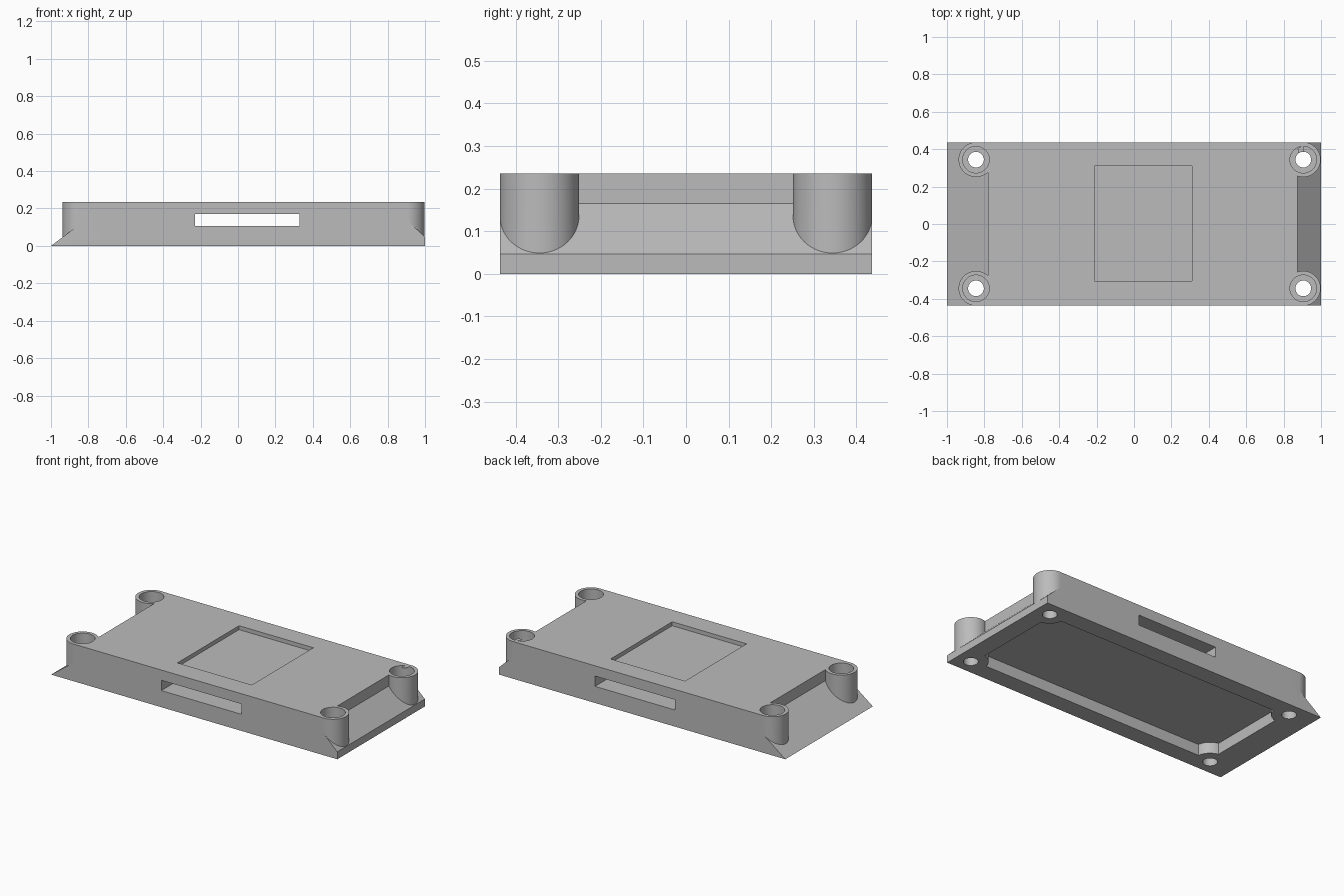
import bpy, bmesh

cube = bpy.data.objects.get("Cube")
if cube:
    bpy.data.objects.remove(cube, do_unlink=True)

HALF_Y, TOP = 0.437, 0.235
POST_R = 0.093
POST_Y = HALF_Y - POST_R
POSTS = [(x, y) for x in (-0.845, 0.905) for y in (-POST_Y, POST_Y)]

grey = bpy.data.materials.new("plain_grey")
grey.use_nodes = True
grey.diffuse_color = (0.5, 0.5, 0.5, 1)
grey.node_tree.nodes["Principled BSDF"].inputs["Base Color"].default_value = (0.5, 0.5, 0.5, 1)


def finish(bm, name):
    bmesh.ops.recalc_face_normals(bm, faces=bm.faces)
    mesh = bpy.data.meshes.new(name)
    bm.to_mesh(mesh)
    bm.free()
    mesh.materials.append(grey)
    ob = bpy.data.objects.new(name, mesh)
    bpy.context.collection.objects.link(ob)
    return ob


def box(name, x0, x1, y0, y1, z0, z1):
    bm = bmesh.new()
    bmesh.ops.create_cube(bm, size=1)
    for v in bm.verts:
        v.co = (x1 if v.co.x > 0 else x0, y1 if v.co.y > 0 else y0, z1 if v.co.z > 0 else z0)
    return finish(bm, name)


def cylinder(name, x, y, r, z0, z1):
    bm = bmesh.new()
    bmesh.ops.create_cone(bm, cap_ends=True, segments=64, radius1=r, radius2=r, depth=z1 - z0)
    bmesh.ops.translate(bm, verts=bm.verts, vec=(x, y, (z0 + z1) / 2))
    return finish(bm, name)


def combine(target, tool, operation):
    mod = target.modifiers.new("combine", 'BOOLEAN')
    mod.operation, mod.solver, mod.object = operation, 'EXACT', tool
    bpy.context.view_layer.objects.active = target
    bpy.ops.object.modifier_apply(modifier=mod.name)
    bpy.data.objects.remove(tool, do_unlink=True)


# Enclosure body: side profile with a ramp at each end
profile = [(-1, 0), (1, 0), (1, 0.047), (0.875, 0.165), (0.875, TOP), (-0.78, TOP), (-0.78, 0.165)]
bm = bmesh.new()
face = bm.faces.new([bm.verts.new((x, -HALF_Y, z)) for x, z in profile])
side = bmesh.ops.extrude_face_region(bm, geom=[face])["geom"]
bmesh.ops.translate(bm, verts=[v for v in side if isinstance(v, bmesh.types.BMVert)],
                    vec=(0, 2 * HALF_Y, 0))
body = finish(bm, "enclosure_body")

# Corner screw posts, blended into the long sides
for x, y in POSTS:
    combine(body, cylinder("post", x, y, POST_R, 0.02, TOP), 'UNION')
    inner = -0.7 if x < 0 else 0.8
    outer_y = HALF_Y if y > 0 else -HALF_Y
    combine(body, box("post_web", min(x, inner), max(x, inner),
                      min(y, outer_y), max(y, outer_y), 0.02, TOP), 'UNION')

# Underside cavity with round bosses left in its corners
cavity = box("cavity_cutter", -0.825, 0.887, -0.328, 0.328, -0.1, 0.07)
for x, y in POSTS:
    combine(cavity, cylinder("boss", x, y, 0.1, -0.2, 0.2), 'DIFFERENCE')
combine(body, cavity, 'DIFFERENCE')

# Screw holes with wide head recesses
for x, y in POSTS:
    combine(body, cylinder("head_recess", x, y, 0.071, 0.07, 0.4), 'DIFFERENCE')
    combine(body, cylinder("screw_hole", x, y, 0.042, -0.1, 0.4), 'DIFFERENCE')

# Slot through both long sides, and shallow panel pocket on top
combine(body, box("slot_cutter", -0.23, 0.33, -0.6, 0.6, 0.105, 0.17), 'DIFFERENCE')
combine(body, box("pocket_cutter", -0.21, 0.31, -0.305, 0.31, 0.21, 0.4), 'DIFFERENCE')

bpy.ops.object.select_all(action='DESELECT')
body.select_set(True)
bpy.context.view_layer.objects.active = body
bpy.ops.object.shade_smooth_by_angle(angle=0.5)
